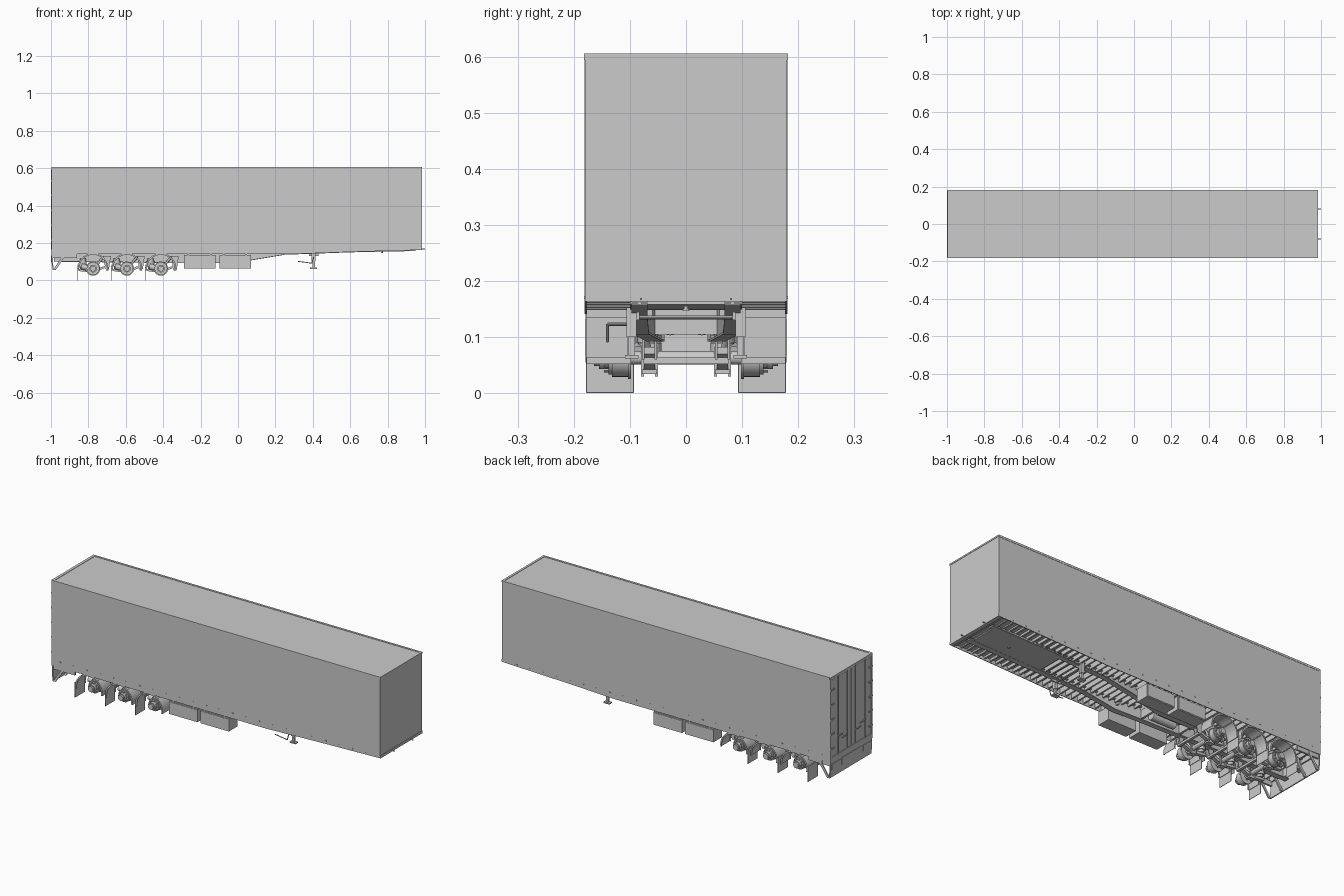
import bpy, bmesh, math
from mathutils import Vector


def finish(name, bm):
    bmesh.ops.recalc_face_normals(bm, faces=bm.faces)
    me = bpy.data.meshes.new(name)
    bm.to_mesh(me)
    bm.free()
    ob = bpy.data.objects.new(name, me)
    bpy.context.collection.objects.link(ob)
    return ob


def loft(bm, rings):
    rows = [[bm.verts.new(p) for p in r] for r in rings]
    n = len(rows[0])
    for a, b in zip(rows, rows[1:]):
        for i in range(n):
            j = (i + 1) % n
            bm.faces.new((a[i], a[j], b[j], b[i]))
    bm.faces.new(rows[0])
    bm.faces.new(rows[-1])


def boxes(name, items):
    # each item: x0, x1, y0, y1, z0, z1
    bm = bmesh.new()
    for x0, x1, y0, y1, z0, z1 in items:
        loft(bm, [[(x, y0, z0), (x, y1, z0), (x, y1, z1), (x, y0, z1)] for x in (x0, x1)])
    return finish(name, bm)


def both(items):
    return items + [(a, b, -d, -c, e, f) for a, b, c, d, e, f in items]


def prism(name, pts, spans):
    # xz outline extruded along y
    bm = bmesh.new()
    for y0, y1 in spans:
        loft(bm, [[(x, y, z) for x, z in pts] for y in (y0, y1)])
    return finish(name, bm)


def rods(name, items, seg=20):
    # each item: start, end, radius
    bm = bmesh.new()
    for p0, p1, r in items:
        p0, p1 = Vector(p0), Vector(p1)
        q = (p1 - p0).to_track_quat('Z', 'Y')
        ring = [q @ Vector((r * math.cos(2 * math.pi * i / seg), r * math.sin(2 * math.pi * i / seg), 0))
                for i in range(seg)]
        loft(bm, [[p + v for v in ring] for p in (p0, p1)])
    return finish(name, bm)


XB, XF = -0.993, 0.983
SIDES = (-1, 1)


def sill(x):
    return 0.141 if x < 0.3 else 0.141 + 0.021 * min(1, (x - 0.3) / 0.6)


# Cargo body and side curtains
boxes("cargo_body", [(XB, XF, -0.178, 0.178, 0.175, 0.603)])
prism("side_panel", [(XB, 0.141), (0.3, 0.141), (0.6, 0.152), (XF, 0.163), (XF, 0.597), (XB, 0.597)],
      [(-0.18, -0.176), (0.176, 0.18)])
boxes("roof_rail", both([(XB, XF, 0.17, 0.1815, 0.594, 0.605)])
      + [(XF - 0.01, XF + 0.002, -0.1815, 0.1815, 0.597, 0.605)])
boxes("front_sill", [(XF - 0.02, XF + 0.002, -0.18, 0.18, 0.163, 0.177)])
boxes("front_marker", both([(XF, 1.0, 0.078, 0.082, 0.166, 0.17)]))
boxes("side_hook", both([(-0.95 + i * 0.08, -0.942 + i * 0.08, 0.18, 0.1815, 0.168, 0.173) for i in range(24)]))

# Rear doors
boxes("rear_door", both([(-0.996, XB, 0.002, 0.168, 0.17, 0.588)]))
boxes("rear_frame", both([(-0.998, XB + 0.01, 0.169, 0.181, 0.141, 0.603)])
      + [(-0.998, XB + 0.01, -0.181, 0.181, 0.59, 0.605), (-0.998, XB + 0.01, -0.181, 0.181, 0.141, 0.168)])
rods("door_lock_bar", [((-0.997, s * y, 0.165), (-0.997, s * y, 0.592), 0.0028)
                       for s in SIDES for y in (0.035, 0.115)], 10)
boxes("door_hinge", both([(-1.0, -0.993, 0.15, 0.18, z, z + 0.008) for z in (0.21, 0.29, 0.37, 0.45, 0.53)]))
boxes("door_handle", both([(-1.0, -0.996, 0.035, 0.08, 0.24, 0.246), (-1.0, -0.996, 0.075, 0.12, 0.26, 0.266)]))

# Floor cross members
boxes("cross_member", [(x, x + 0.009, -0.176, 0.176, sill(x) + 0.007, 0.176)
                       for x in [-0.96 + 0.036 * i for i in range(54)]])

# Chassis rails: I section, shallow and wide at the front, deep and narrow at the rear
stations = [(-0.985, 0.052, 0.1), (-0.3, 0.052, 0.092), (-0.1, 0.056, 0.092), (0.06, 0.08, 0.105),
            (0.25, 0.083, 0.137), (0.6, 0.083, 0.15), (0.95, 0.083, 0.157)]
bm = bmesh.new()
for s in SIDES:
    for hw, lo, hi in ((0.0025, 0, None), (0.014, 0, 0.004), (0.014, None, None)):
        rings = []
        for x, y, zb in stations:
            z0 = 0.162 if lo is None else zb
            z1 = 0.166 if hi is None else zb + hi
            rings.append([(x, s * y - hw, z0), (x, s * y + hw, z0), (x, s * y + hw, z1), (x, s * y - hw, z1)])
        loft(bm, rings)
finish("chassis_rail", bm)
boxes("chassis_brace", [(x, x + 0.012, -0.055, 0.055, 0.105, 0.155) for x in (-0.97, -0.69, -0.51, -0.33, -0.1)])

# Coupling plate and kingpin
prism("coupling_plate", [(0.52, 0.149), (0.93, 0.158), (0.93, 0.164), (0.52, 0.155)], [(-0.1, 0.1)])
rods("kingpin", [((0.77, 0, 0.148), (0.77, 0, 0.16), 0.004), ((0.77, 0, 0.147), (0.77, 0, 0.15), 0.006)])

# Side storage boxes with lids
boxes("storage_box", both([(x, x + 0.17, 0.104, 0.178, 0.064, 0.136) for x in (-0.29, -0.1)]))
boxes("storage_lid", both([(x + 0.005, x + 0.165, 0.178, 0.18, 0.069, 0.131) for x in (-0.29, -0.1)]))
boxes("storage_bracket", both([(x, x + 0.008, 0.06, 0.178, 0.136, 0.15) for x in (-0.27, -0.15, -0.08, 0.04)]))

# Landing gear
boxes("landing_leg", both([(0.394, 0.414, 0.088, 0.106, 0.1, 0.16), (0.397, 0.411, 0.091, 0.103, 0.068, 0.1),
                           (0.386, 0.422, 0.085, 0.109, 0.062, 0.068), (0.38, 0.43, 0.083, 0.088, 0.13, 0.16)]))
rods("landing_cross_shaft", [((0.404, -0.09, 0.135), (0.404, 0.09, 0.135), 0.004)], 10)
rods("landing_crank", [((0.404, -0.104, 0.123), (0.404, -0.14, 0.123), 0.003),
                       ((0.404, -0.14, 0.123), (0.395, -0.14, 0.092), 0.0025),
                       ((0.395, -0.14, 0.092), (0.32, -0.14, 0.102), 0.0025)], 10)

# Axle groups
AX = (-0.775, -0.594, -0.412)
AZ = 0.063
for n, cx in enumerate(AX, 1):
    rods(f"axle_{n}", [((cx, -0.11, AZ), (cx, 0.11, AZ), 0.012)])
    drums, studs, bags, chambers = [], [], [], []
    for s in SIDES:
        for y0, y1, r in ((0.098, 0.103, 0.038), (0.103, 0.132, 0.034), (0.132, 0.138, 0.03),
                          (0.138, 0.155, 0.02), (0.155, 0.164, 0.015)):
            drums.append(((cx, s * y0, AZ), (cx, s * y1, AZ), r))
        for i in range(10):
            a = i * math.tau / 10
            px, pz = cx + 0.025 * math.cos(a), AZ + 0.025 * math.sin(a)
            studs.append(((px, s * 0.136, pz), (px, s * 0.146, pz), 0.0022))
        bags += [((cx - 0.055, s * 0.065, z), (cx - 0.055, s * 0.065, z + 0.014), r)
                 for z, r in ((0.062, 0.015), (0.075, 0.021), (0.09, 0.021), (0.104, 0.016))]
        chambers += [((cx - 0.035, s * 0.085, AZ + 0.005), (cx - 0.062, s * 0.085, AZ + 0.012), 0.016),
                     ((cx + 0.01, s * 0.065, 0.07), (cx + 0.055, s * 0.08, 0.125), 0.006)]
    rods(f"hub_{n}", drums, 28)
    rods(f"wheel_stud_{n}", studs, 8)
    rods(f"air_spring_{n}", bags)
    rods(f"brake_chamber_{n}", chambers, 14)
    prism(f"trailing_arm_{n}", [(cx + 0.075, 0.07), (cx + 0.075, 0.082), (cx, 0.055), (cx - 0.075, 0.062),
                                (cx - 0.075, 0.05), (cx, 0.04)], [(-0.075, -0.055), (0.055, 0.075)])
    prism(f"suspension_hanger_{n}", [(cx + 0.055, 0.13), (cx + 0.095, 0.13), (cx + 0.085, 0.06), (cx + 0.066, 0.06)],
          [(-0.078, -0.074), (-0.056, -0.052), (0.052, 0.056), (0.074, 0.078)])
    boxes(f"spring_clamp_{n}", both([(cx - 0.02, cx + 0.02, 0.052, 0.078, 0.034, 0.042)])
          + both([(cx + d - 0.003, cx + d + 0.003, y, y + 0.005, 0.03, 0.082) for d in (-0.014, 0.014)
                  for y in (0.05, 0.075)])
          + [(cx + 0.068, cx + 0.082, -0.076, 0.076, 0.052, 0.064)])
    # Arched mudguard over the hub, with a hanging flap behind
    bm = bmesh.new()
    for s in SIDES:
        rings = []
        for i in range(21):
            a = math.radians(-8 + 196 * i / 20)
            c, d = math.cos(a), math.sin(a)
            rings.append([(cx + r * c, s * y, AZ + r * d) for r, y in
                          ((0.082, 0.098), (0.082, 0.177), (0.074, 0.177), (0.074, 0.175),
                           (0.0795, 0.175), (0.0795, 0.1), (0.074, 0.1), (0.074, 0.098))])
        loft(bm, rings)
    finish(f"mudguard_{n}", bm)
    flap = boxes(f"mud_flap_{n}", both([(cx - 0.085, cx - 0.082, 0.093, 0.178, 0.0, 0.085)]))
    bev = flap.modifiers.new("round_corner", 'BEVEL')
    bev.width, bev.segments = 0.001, 1
    rods(f"mudguard_stay_{n}", [((cx + d, s * 0.055, 0.125), (cx + d, s * 0.174, 0.125), 0.003)
                                for s in SIDES for d in (-0.05, 0.05)], 8)

# Air tanks
rods("air_tank", [((-0.27, s * 0.028, 0.125), (-0.13, s * 0.028, 0.125), 0.022) for s in SIDES])

# Rear underrun bumper with lamp panels and struts
prism("rear_bumper", [(-0.985, 0.055), (-0.991, 0.055), (-0.997, 0.1), (-0.997, 0.142), (-0.99, 0.142), (-0.99, 0.1)],
      [(-0.179, 0.179)])
boxes("rear_lamp_panel", both([(-1.0, -0.994, 0.1, 0.17, 0.1, 0.132)]) + [(-0.999, -0.994, -0.085, 0.085, 0.098, 0.134)])
prism("bumper_strut", [(-0.99, 0.055), (-0.975, 0.055), (-0.93, 0.12), (-0.93, 0.142), (-0.945, 0.142), (-0.945, 0.122)],
      [(-0.179, -0.173), (-0.09, -0.082), (0.082, 0.09), (0.173, 0.179)])
boxes("rear_side_rail", both([(-0.99, -0.86, 0.165, 0.176, 0.12, 0.145)]))

# Smooth round parts, keep edges sharp
for ob in bpy.data.objects:
    ob.select_set(True)
    bpy.context.view_layer.objects.active = ob
bpy.ops.object.shade_smooth_by_angle(angle=math.radians(30))
